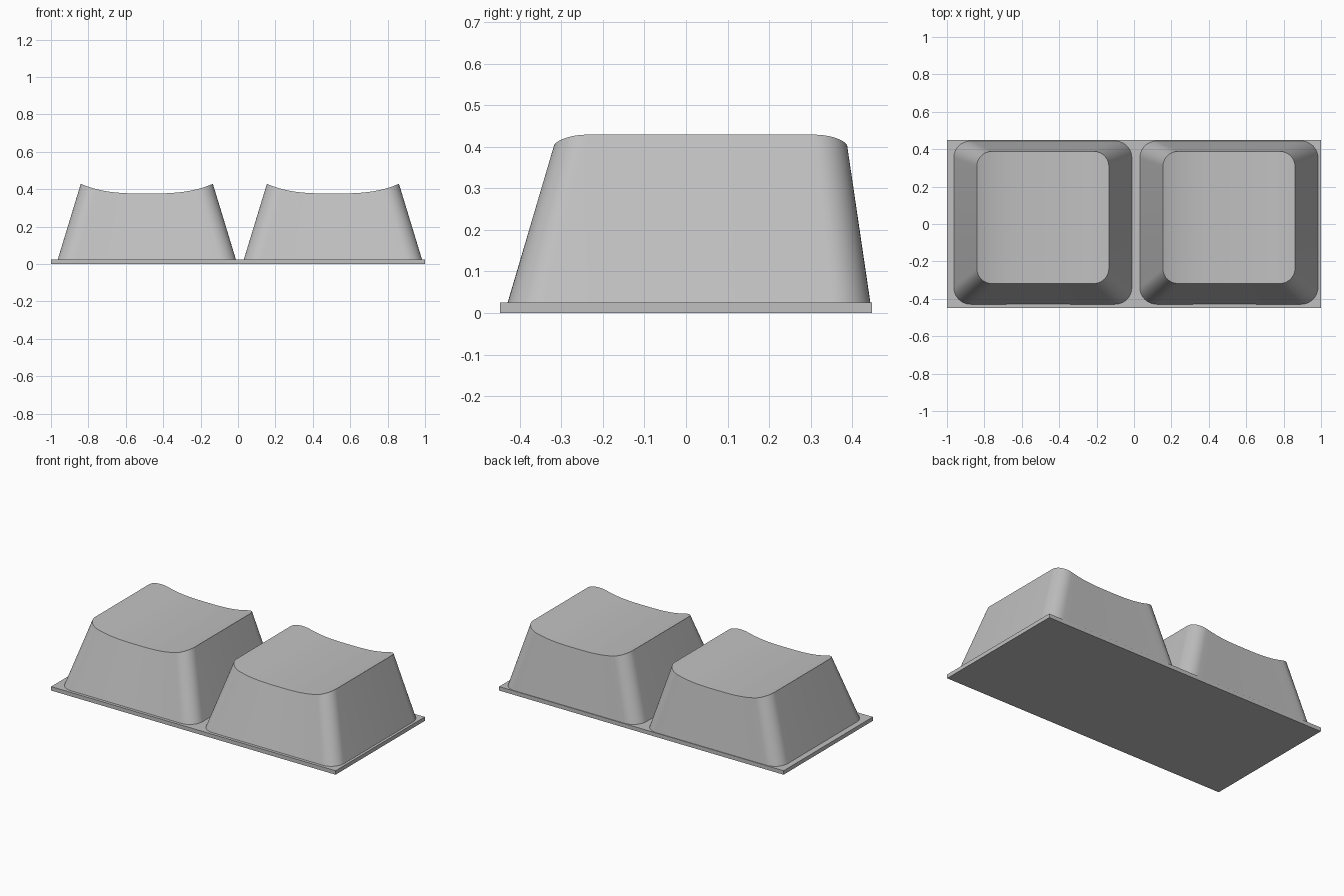
import bpy, math

cube = bpy.data.objects.get("Cube")
if cube:
    bpy.data.objects.remove(cube)

grey = bpy.data.materials.new("light grey")
grey.use_nodes = True
colour = (0.53, 0.53, 0.53, 1)
grey.diffuse_color = colour
grey.node_tree.nodes["Principled BSDF"].inputs["Base Color"].default_value = colour

ARC, FLAT = 10, 16  # steps per corner and per straight front or back edge


def make_object(name, verts, faces):
    mesh = bpy.data.meshes.new(name)
    mesh.from_pydata(verts, [], faces)
    mesh.materials.append(grey)
    obj = bpy.data.objects.new(name, mesh)
    bpy.context.collection.objects.link(obj)
    return obj


def half_outline(half_x, half_y, r):
    """Rear half of a rounded rectangle, from right to left."""
    cx, cy = half_x - r, half_y - r
    right = [(cx + r * math.cos(a), cy + r * math.sin(a))
             for a in (math.pi / 2 * i / ARC for i in range(ARC + 1))]
    edge = [(cx - 2 * cx * i / FLAT, half_y) for i in range(1, FLAT)]
    left = [(-x, y) for x, y in reversed(right)]
    return right + edge + left


def outline(half_x, half_y, r):
    rear = half_outline(half_x, half_y, r)
    return rear + [(x, -y) for x, y in reversed(rear)]


def keycap(name, centre_x):
    half_top = 0.353
    low = outline(0.477, 0.437, 0.09)
    high = outline(half_top, 0.353, 0.08)
    n = len(low)
    # Tapered walls, with a dished rim
    verts = [(centre_x + x, y + 0.007, 0.022) for x, y in low]
    verts += [(centre_x + x, y + 0.035, 0.377 + 0.052 * abs(x / half_top) ** 3)
              for x, y in high]
    faces = [(i, (i + 1) % n, n + (i + 1) % n, n + i) for i in range(n)]
    # Dished top made of strips running front to back
    faces += [(n + i, n + i + 1, 2 * n - 2 - i, 2 * n - 1 - i)
              for i in range(n // 2 - 1)]
    faces.append(tuple(reversed(range(n))))
    obj = make_object(name, verts, faces)
    bpy.ops.object.select_all(action="DESELECT")
    obj.select_set(True)
    bpy.context.view_layer.objects.active = obj
    bpy.ops.object.shade_smooth_by_angle(angle=math.radians(35))


# Thin base plate
bpy.ops.mesh.primitive_cube_add(size=1, location=(0, 0, 0.0125))
plate = bpy.context.object
plate.name = "base_plate"
plate.scale = (2, 0.896, 0.025)
plate.data.materials.append(grey)

keycap("right_keycap", -0.4875)
keycap("left_keycap", 0.5075)
